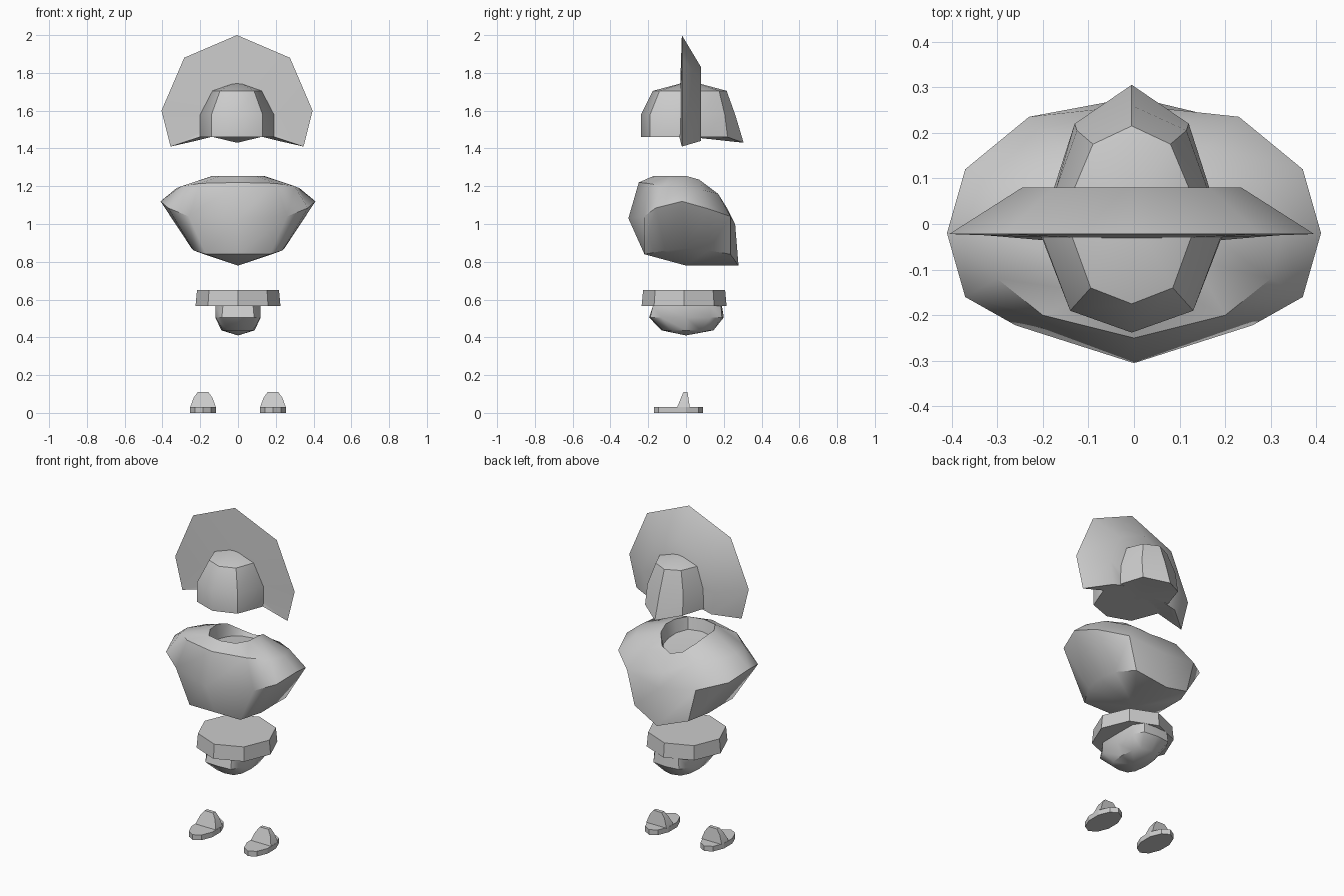
import bpy, bmesh
from math import radians, sin, cos, pi

if "Cube" in bpy.data.objects:
    bpy.data.objects.remove(bpy.data.objects["Cube"])


def finish(name, bm, angle):
    bmesh.ops.recalc_face_normals(bm, faces=bm.faces)
    mesh = bpy.data.meshes.new(name)
    bm.to_mesh(mesh)
    bm.free()
    ob = bpy.data.objects.new(name, mesh)
    bpy.context.collection.objects.link(ob)
    bpy.ops.object.select_all(action='DESELECT')
    ob.select_set(True)
    bpy.context.view_layer.objects.active = ob
    if angle:
        bpy.ops.object.shade_smooth_by_angle(angle=radians(angle))
    return ob


def loft(name, rings, start=None, end=None, angle=40):
    """Skin closed rings; each end is a fan to a point or a flat face."""
    bm = bmesh.new()
    loops = [[bm.verts.new(p) for p in r] for r in rings]
    n = len(loops[0])
    for a, b in zip(loops, loops[1:]):
        for i in range(n):
            j = (i + 1) % n
            bm.faces.new((a[i], a[j], b[j], b[i]))
    for loop, tip in ((loops[0], start), (loops[-1], end)):
        if tip:
            c = bm.verts.new(tip)
            for i in range(n):
                bm.faces.new((loop[i], loop[(i + 1) % n], c))
        else:
            bm.faces.new(loop)
    return finish(name, bm, angle)


def mirrored(half, dx=0.0):
    """Half ring, both ends on the centre line, completed across x."""
    full = half + [(-x, y, z) for x, y, z in half[-2:0:-1]]
    return [(x + dx, y, z) for x, y, z in full]


def level(points, z):
    return [(x, y, z) for x, y in points]


# Headdress fan: wide front outline narrowing to a smaller rear outline
front_fan = [(0, 1.46), (.2, 1.46), (.352, 1.41), (.4, 1.6), (.28, 1.88), (0, 2.0)]
back_fan = [(0, 1.46), (.14, 1.46), (.22, 1.44), (.24, 1.58), (.17, 1.76), (0, 1.83)]
loft("headdress_fan",
     [mirrored([(x, -.022 if x > .3 or z > 1.8 else -.035, z) for x, z in front_fan], -.005),
      mirrored([(x, .08, z) for x, z in back_fan], -.005)],
     start=(-.005, -.036, 1.58))

# Hood: faceted dome with a pointed flap at the back of the neck
hood_low = level([(0, -.238), (.135, -.19), (.197, -.03), (.17, .08), (.125, .22), (0, .305)], 1.46)
hood_low[-1] = (0, .305, 1.43)
hood_mid = level([(0, -.238), (.135, -.19), (.195, -.03), (.165, .08), (.12, .205), (0, .26)], 1.58)
hood_top = level([(0, -.175), (.09, -.14), (.13, -.03), (.125, .08), (.085, .175), (0, .215)], 1.705)
loft("hood", [mirrored(r, -.005) for r in (hood_low, hood_mid, hood_top)],
     start=(-.005, .03, 1.46), end=(-.005, .02, 1.757))

# Poncho: hem, wide shoulder line, upper shoulder, neck rim, neck floor
hem = [(0, -.22, .84), (.17, -.22, .84), (.235, -.11, .86), (.245, 0, .87),
       (.235, .12, .86), (.18, .235, .84), (0, .278, .78)]
wide = [(0, -.305, 1.03), (.26, -.222, 1.04), (.37, -.16, 1.085), (.41, -.02, 1.12),
        (.37, .12, 1.08), (.23, .235, 1.04), (0, .26, 1.0)]
upper = [(0, -.25, 1.22), (.2, -.2, 1.215), (.3, -.12, 1.2), (.325, -.02, 1.19),
         (.28, .09, 1.18), (.16, .17, 1.16), (0, .22, 1.08)]
rim = [(0, -.17, 1.255), (.09, -.15, 1.255), (.13, -.08, 1.255), (.135, 0, 1.255),
       (.12, .07, 1.235), (.07, .13, 1.19), (0, .15, 1.17)]
floor = [(x * .9, y * .9, 1.17 - y * .1) for x, y, z in rim]
loft("poncho", [mirrored(r) for r in (hem, wide, upper, rim, floor)],
     start=(0, 0, .78), end=(0, 0, 1.165))

# Belt: eight-sided band
belt = [[(r * sin(k * pi / 4), -.01 - r * cos(k * pi / 4), z) for k in range(8)]
        for r, z in ((.225, .565), (.217, .65))]
loft("belt", belt, angle=20)

# Loincloth: rounded pouch under the belt
cloth = [level([(0, -.175), (.08, -.175), (.118, -.13), (.12, 0), (.118, .13), (.08, .185), (0, .19)], .567),
         level([(0, -.195), (.085, -.19), (.118, -.13), (.12, 0), (.118, .13), (.085, .19), (0, .2)], .505),
         level([(0, -.13), (.055, -.12), (.08, -.08), (.088, 0), (.08, .08), (.055, .13), (0, .145)], .437)]
loft("loincloth", [mirrored(r) for r in cloth], end=(0, 0, .41))

# Sandals: flat oval sole with a leaning strap
strap = [(-.068, .03), (-.05, .08), (-.028, .11), (.028, .11), (.05, .08), (.068, .03)]
for side, s in (("left", 1), ("right", -1)):
    cx = .185 * s
    sole = [[(cx + .073 * sin(k * pi / 5), -.04 - .13 * cos(k * pi / 5), z) for k in range(10)]
            for z in (0, .031)]
    loft(side + "_sole", sole, angle=20)
    bands = [[(cx + x, y + lean * (z - .03) / .08, z) for x, z in strap]
             for y, lean in ((-.047, .033), (.02, -.012))]
    loft(side + "_strap", bands, angle=35)
